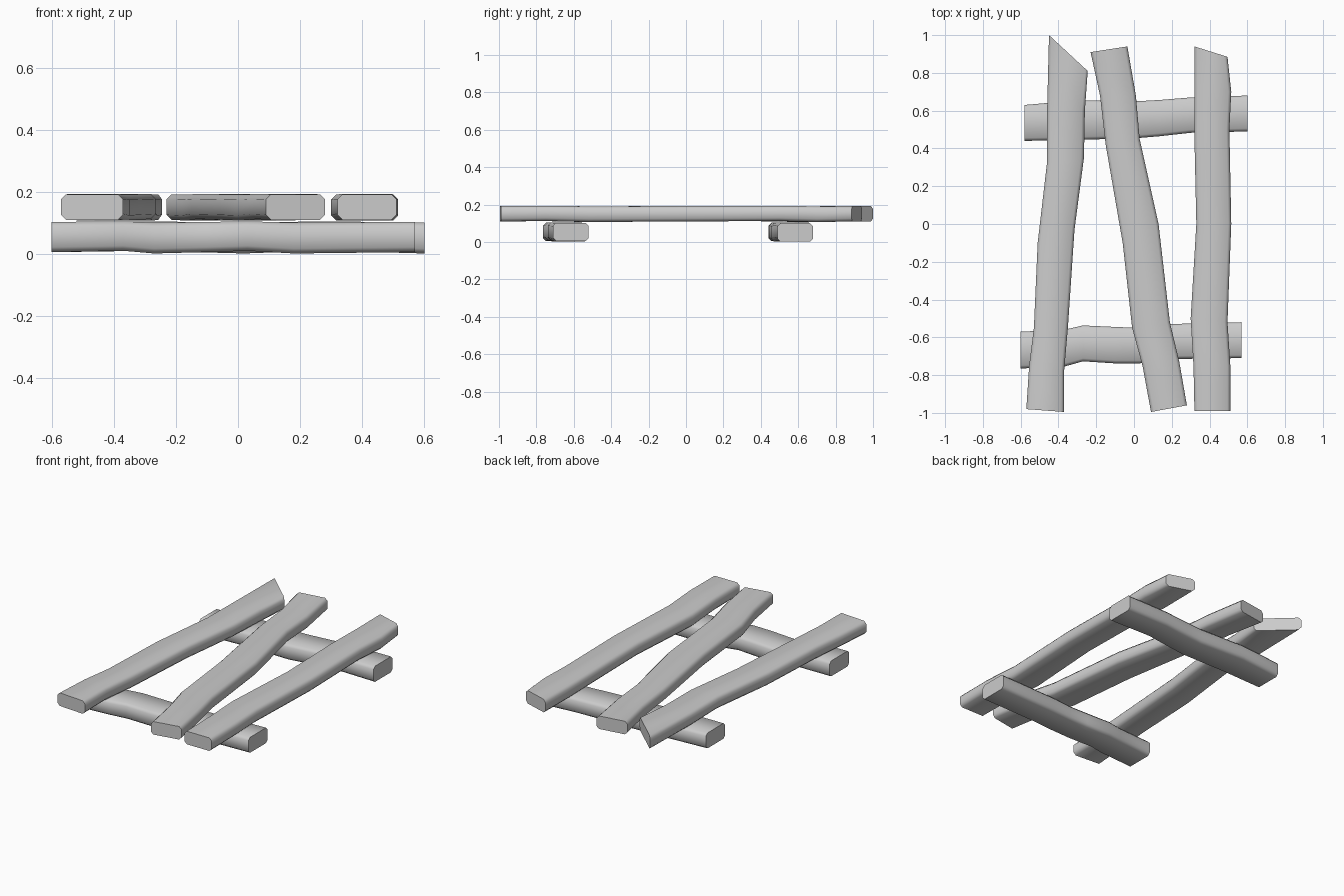
import bpy, bmesh, math
from mathutils import Vector

cube = bpy.data.objects.get("Cube")
if cube:
    bpy.data.objects.remove(cube, do_unlink=True)

grey = bpy.data.materials.new("plain grey")
grey.use_nodes = True
COLOUR = (0.6, 0.6, 0.6, 1)
grey.diffuse_color = COLOUR
grey.node_tree.nodes["Principled BSDF"].inputs["Base Color"].default_value = COLOUR


def board(name, low, high, stations, chamfer=0.016, wobble=0.003):
    """Loft a chamfered section through pairs of edge points (ax, ay, bx, by)."""
    bm = bmesh.new()
    rings = []
    for i, (ax, ay, bx, by) in enumerate(stations):
        a, b = Vector((ax, ay, 0)), Vector((bx, by, 0))
        inset = (b - a).normalized() * chamfer
        lift = wobble * math.sin(i * 2.1)
        lo, hi = low + lift, high + lift * 0.5
        section = [(a + inset, lo), (b - inset, lo), (b, lo + chamfer), (b, hi - chamfer),
                   (b - inset, hi), (a + inset, hi), (a, hi - chamfer), (a, lo + chamfer)]
        rings.append([bm.verts.new((p.x, p.y, z)) for p, z in section])
    for r, s in zip(rings, rings[1:]):
        for k in range(8):
            n = (k + 1) % 8
            bm.faces.new((r[k], r[n], s[n], s[k]))
    bm.faces.new(rings[0])
    bm.faces.new(rings[-1])
    bmesh.ops.recalc_face_normals(bm, faces=bm.faces)
    mesh = bpy.data.meshes.new(name)
    bm.to_mesh(mesh)
    bm.free()
    mesh.materials.append(grey)
    obj = bpy.data.objects.new(name, mesh)
    bpy.context.collection.objects.link(obj)
    bpy.ops.object.select_all(action='DESELECT')
    obj.select_set(True)
    bpy.context.view_layer.objects.active = obj
    bpy.ops.object.shade_smooth_by_angle(angle=math.radians(50))


# Three long planks on top
board("right_plank", 0.11, 0.192, [
    (-.57, -.98, -.37, -.995), (-.555, -.75, -.37, -.78), (-.53, -.55, -.35, -.55),
    (-.51, -.1, -.315, -.03), (-.46, .33, -.265, .35), (-.46, .6, -.26, .6),
    (-.45, 1.0, -.245, .81)])
board("middle_plank", 0.11, 0.192, [
    (.09, -.995, .28, -.96), (.045, -.75, .24, -.73), (-.01, -.55, .19, -.52),
    (-.06, -.1, .13, 0), (-.15, .42, .03, .45), (-.18, .68, .01, .68),
    (-.23, .91, -.035, .94)])
board("left_plank", 0.11, 0.192, [
    (.32, -.99, .51, -.99), (.315, -.75, .51, -.75), (.3, -.5, .495, -.52),
    (.33, 0, .515, 0), (.32, .45, .505, .5), (.32, .7, .515, .7),
    (.32, .94, .495, .885)])

# Two cross beams beneath
board("back_beam", 0.006, 0.103, [
    (-.58, .44, -.58, .63), (-.3, .445, -.3, .655), (.02, .455, .02, .65),
    (.14, .465, .14, .657), (.3, .483, .3, .67), (.6, .49, .6, .68)], wobble=0.005)
board("front_beam", 0.006, 0.103, [
    (-.6, -.765, -.6, -.57), (-.37, -.755, -.37, -.56), (-.27, -.727, -.27, -.537),
    (-.1, -.738, -.1, -.545), (.03, -.738, .03, -.55), (.18, -.715, .18, -.53),
    (.57, -.71, .57, -.52)], wobble=0.005)
